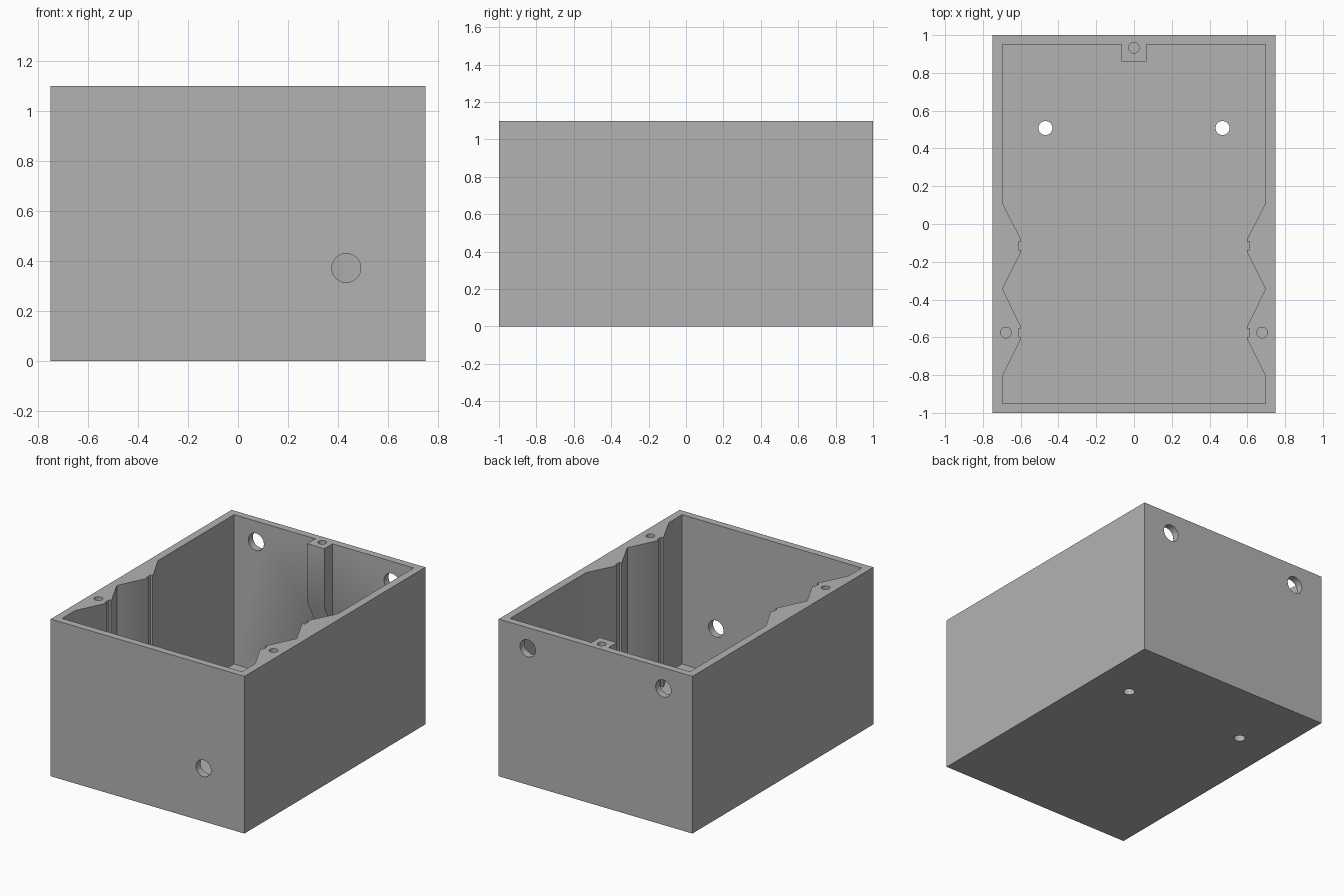
import bpy, bmesh, math
from mathutils import Matrix, Vector

cube = bpy.data.objects.get("Cube")
if cube:
    bpy.data.objects.remove(cube, do_unlink=True)

grey = bpy.data.materials.new("plain_grey")
grey.use_nodes = True
grey.diffuse_color = (0.45, 0.45, 0.45, 1)
grey.node_tree.nodes["Principled BSDF"].inputs["Base Color"].default_value = grey.diffuse_color

W, D, H = 0.75, 1.0, 1.1     # half width, half depth, height
IX, IY, FLOOR = 0.696, 0.95, 0.055


def make(name, bm):
    bmesh.ops.recalc_face_normals(bm, faces=bm.faces)
    mesh = bpy.data.meshes.new(name)
    bm.to_mesh(mesh)
    bm.free()
    mesh.materials.append(grey)
    obj = bpy.data.objects.new(name, mesh)
    bpy.context.collection.objects.link(obj)
    return obj


def prism(name, points, offset):
    """Extrude a closed outline of 3D points along an offset."""
    bm = bmesh.new()
    face = bm.faces.new([bm.verts.new(p) for p in points])
    out = bmesh.ops.extrude_face_region(bm, geom=[face])
    verts = [v for v in out["geom"] if isinstance(v, bmesh.types.BMVert)]
    bmesh.ops.translate(bm, verts=verts, vec=offset)
    return make(name, bm)


def cylinder(name, centre, radius, length, axis="Z"):
    bm = bmesh.new()
    turn = Matrix.Rotation(math.pi / 2, 4, "X") if axis == "Y" else Matrix()
    bmesh.ops.create_cone(bm, cap_ends=True, segments=32, radius1=radius, radius2=radius,
                          depth=length, matrix=Matrix.Translation(centre) @ turn)
    return make(name, bm)


def combine(target, tool, operation):
    """Apply a boolean and discard the tool."""
    tool.hide_render = True
    mod = target.modifiers.new("combine", "BOOLEAN")
    mod.operation, mod.solver, mod.object = operation, "EXACT", tool
    bpy.context.view_layer.objects.active = target
    bpy.ops.object.modifier_apply(modifier=mod.name)
    bpy.data.objects.remove(tool, do_unlink=True)


# Outer box
box = prism("enclosure_box", [(-W, -D, 0), (W, -D, 0), (W, D, 0), (-W, D, 0)], (0, 0, H))

# Cavity outline with two slotted ribs on each side
TIP, SLOT = 0.597, 0.612
side = [(IX, IY), (IX, 0.11)]
for mid in (-0.115, -0.575):
    side += [(TIP, mid + 0.03), (TIP, mid + 0.023), (SLOT, mid + 0.023),
             (SLOT, mid - 0.023), (TIP, mid - 0.023), (TIP, mid - 0.03),
             (IX, mid - 0.23)]
side.append((IX, -IY))
outline = side + [(-x, y) for x, y in reversed(side)]
cavity = prism("cavity_cutter", [(x, y, FLOOR) for x, y in outline], (0, 0, H))
combine(box, cavity, "DIFFERENCE")

# Rear screw post, tapering into the wall below
post_side = [(0.86, H), (0.97, H), (0.97, 0.49), (IY, 0.52), (0.86, 0.69)]
post = prism("rear_screw_post", [(-0.066, y, z) for y, z in post_side], (0.132, 0, 0))
combine(box, post, "UNION")

# Screw holes in the rim
for x, y in ((0, 0.932), (-0.678, -0.575), (0.678, -0.575)):
    combine(box, cylinder("screw_hole_cutter", (x, y, H), 0.028, 0.7), "DIFFERENCE")

# Mounting holes in the floor and cable holes in the rear wall
for s in (-1, 1):
    combine(box, cylinder("floor_hole_cutter", (s * 0.469, 0.508, 0), 0.037, 0.3), "DIFFERENCE")
    combine(box, cylinder("rear_hole_cutter", (s * 0.525, D, 0.955), 0.06, 0.3, "Y"), "DIFFERENCE")

# Cable hole in the front wall
combine(box, cylinder("front_hole_cutter", (0.433, -D, 0.372), 0.058, 0.3, "Y"), "DIFFERENCE")

# Smooth shading with sharp corners
bpy.ops.object.select_all(action="DESELECT")
box.select_set(True)
bpy.context.view_layer.objects.active = box
bpy.ops.object.shade_smooth_by_angle(angle=math.radians(30))
